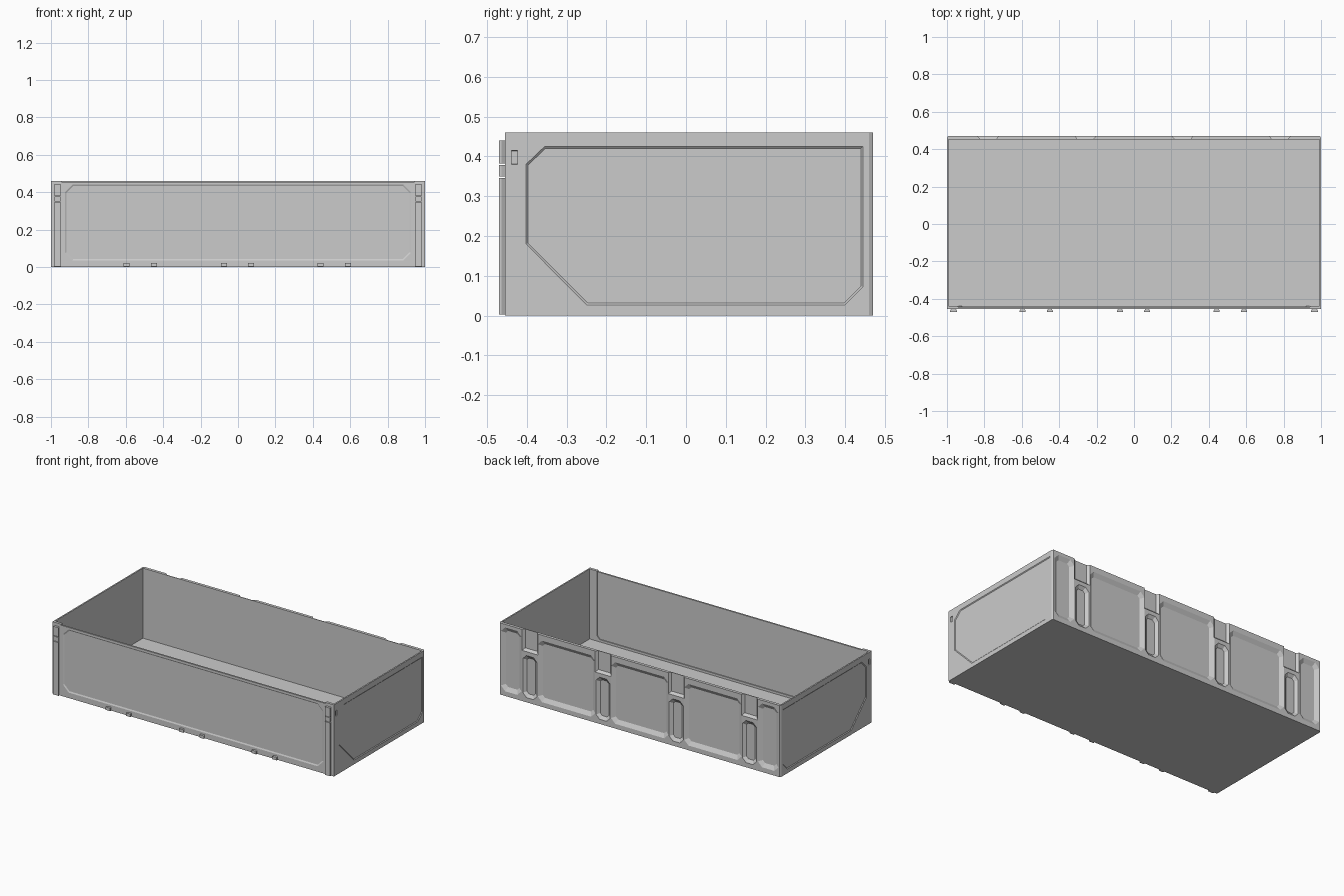
import bpy, bmesh
from mathutils import Vector

if "Cube" in bpy.data.objects:
    bpy.data.objects.remove(bpy.data.objects["Cube"])


def loft(name, rings, place, cutter=False):
    """Solid from two matching outlines; rings = [(outline, depth), (outline, depth)]."""
    bm = bmesh.new()
    loops = [[bm.verts.new(place(u, v, d)) for u, v in poly] for poly, d in rings]
    n = len(loops[0])
    bm.faces.new(loops[0])
    bm.faces.new(loops[1])
    for i in range(n):
        j = (i + 1) % n
        bm.faces.new((loops[0][i], loops[0][j], loops[1][j], loops[1][i]))
    bmesh.ops.recalc_face_normals(bm, faces=bm.faces)
    mesh = bpy.data.meshes.new(name)
    bm.to_mesh(mesh)
    bm.free()
    ob = bpy.data.objects.new(name, mesh)
    bpy.context.collection.objects.link(ob)
    if cutter:
        ob.hide_render = True
        ob.display_type = 'WIRE'
    return ob


def inset(poly, d):
    """Offset a counter-clockwise convex outline inwards by d."""
    out, n = [], len(poly)
    for i in range(n):
        p = Vector(poly[i])
        a = (p - Vector(poly[i - 1])).normalized()
        b = (Vector(poly[(i + 1) % n]) - p).normalized()
        na, nb = Vector((-a.y, a.x)), Vector((-b.y, b.x))
        out.append(tuple(p + (na + nb) * (d / (1 + na.dot(nb)))))
    return out


def rect(u0, u1, v0, v1, c=0.0):
    """Rectangle outline, corners chamfered by c."""
    if not c:
        return [(u0, v0), (u1, v0), (u1, v1), (u0, v1)]
    return [(u0 + c, v0), (u1 - c, v0), (u1, v0 + c), (u1, v1 - c),
            (u1 - c, v1), (u0 + c, v1), (u0, v1 - c), (u0, v0 + c)]


def flat(u, v, d):
    return (u, v, d)


def front(u, v, d):
    return (u, -0.455 + d, v)


def back(u, v, d):
    return (u, 0.47 - d, v)


# Container body: chamfered back corners in plan
body = loft("container_body", [([(-1, -0.455), (1, -0.455), (1, 0.46), (0.994, 0.47),
                                 (-0.994, 0.47), (-1, 0.46)], z) for z in (0, 0.46)], flat)


def cut(name, ob):
    mod = body.modifiers.new(name, 'BOOLEAN')
    mod.operation = 'DIFFERENCE'
    mod.solver = 'EXACT'
    mod.object = ob


def recess(name, poly, depth, slope, place):
    """Sink a pocket with sloping sides into a wall."""
    e = 0.003
    outer = inset(poly, -slope * e / depth)
    cut(name, loft(name, [(outer, -e), (inset(poly, slope), depth)], place, True))


# Open interior, thinner front wall and lowered front rim
cut("interior", loft("interior_cutter",
    [(rect(-0.991, 0.991, -0.438, 0.451), z) for z in (0.01, 0.6)], flat, True))
cut("front_inner", loft("front_inner_cutter",
    [(rect(-0.94, 0.94, 0.025, 0.6, 0.02), d) for d in (0.011, 0.03)], front, True))
cut("front_rim", loft("front_rim_cutter",
    [(rect(-0.94, 0.94, 0.453, 0.6), d) for d in (-0.02, 0.03)], front, True))

# Front panel recess
recess("front_panel_cutter", rect(-0.925, 0.925, 0.035, 0.44, 0.04), 0.004, 0.008, front)

# Side panels and small latch slots
side_shape = [(-0.402, 0.18), (-0.25, 0.027), (0.4, 0.027), (0.445, 0.072),
              (0.445, 0.425), (-0.355, 0.425), (-0.402, 0.38)]
for s, tag in ((1, "right"), (-1, "left")):
    def side(u, v, d, s=s):
        return (s * (1 - d), u, v)
    recess(tag + "_panel_cutter", side_shape, 0.004, 0.005, side)
    recess(tag + "_slot_cutter", rect(-0.439, -0.423, 0.38, 0.415), 0.005, 0.001, side)

# Back wall: wide pockets, end pockets, and a notch above a narrow pocket
for i, x in enumerate((-0.52, 0, 0.52)):
    recess("wide_pocket_cutter_%d" % i, rect(x - 0.204, x + 0.204, 0.03, 0.425, 0.03),
           0.015, 0.025, back)
for i, x in enumerate((-0.913, 0.913)):
    recess("end_pocket_cutter_%d" % i, rect(x - 0.073, x + 0.073, 0.03, 0.44, 0.03),
           0.015, 0.025, back)
for i, x in enumerate((-0.78, -0.26, 0.26, 0.78)):
    recess("narrow_pocket_cutter_%d" % i, rect(x - 0.05, x + 0.05, 0.03, 0.3, 0.025),
           0.015, 0.02, back)
    recess("notch_cutter_%d" % i, rect(x - 0.057, x + 0.057, 0.325, 0.52),
           0.015, 0.014, back)


# Dovetail pieces along the front
def dovetail(name, x, w_out, w_in, z0, z1):
    shape = [(x - w_out, -0.47), (x + w_out, -0.47), (x + w_out, -0.464),
             (x + w_in, -0.453), (x - w_in, -0.453), (x - w_out, -0.464)]
    return loft(name, [(shape, z0), (shape, z1)], flat)


for i, x in enumerate((-0.595, -0.45, -0.075, 0.07, 0.442, 0.588)):
    dovetail("front_clip_%d" % i, x, 0.016, 0.009, 0.003, 0.022)

# Corner posts, split by a small latch gap near the top
for s, tag in ((1, "right"), (-1, "left")):
    x = s * 0.965
    dovetail(tag + "_post", x, 0.019, 0.012, 0.003, 0.345)
    dovetail(tag + "_post_latch", x, 0.017, 0.012, 0.349, 0.378)
    dovetail(tag + "_post_top", x, 0.019, 0.012, 0.382, 0.44)
